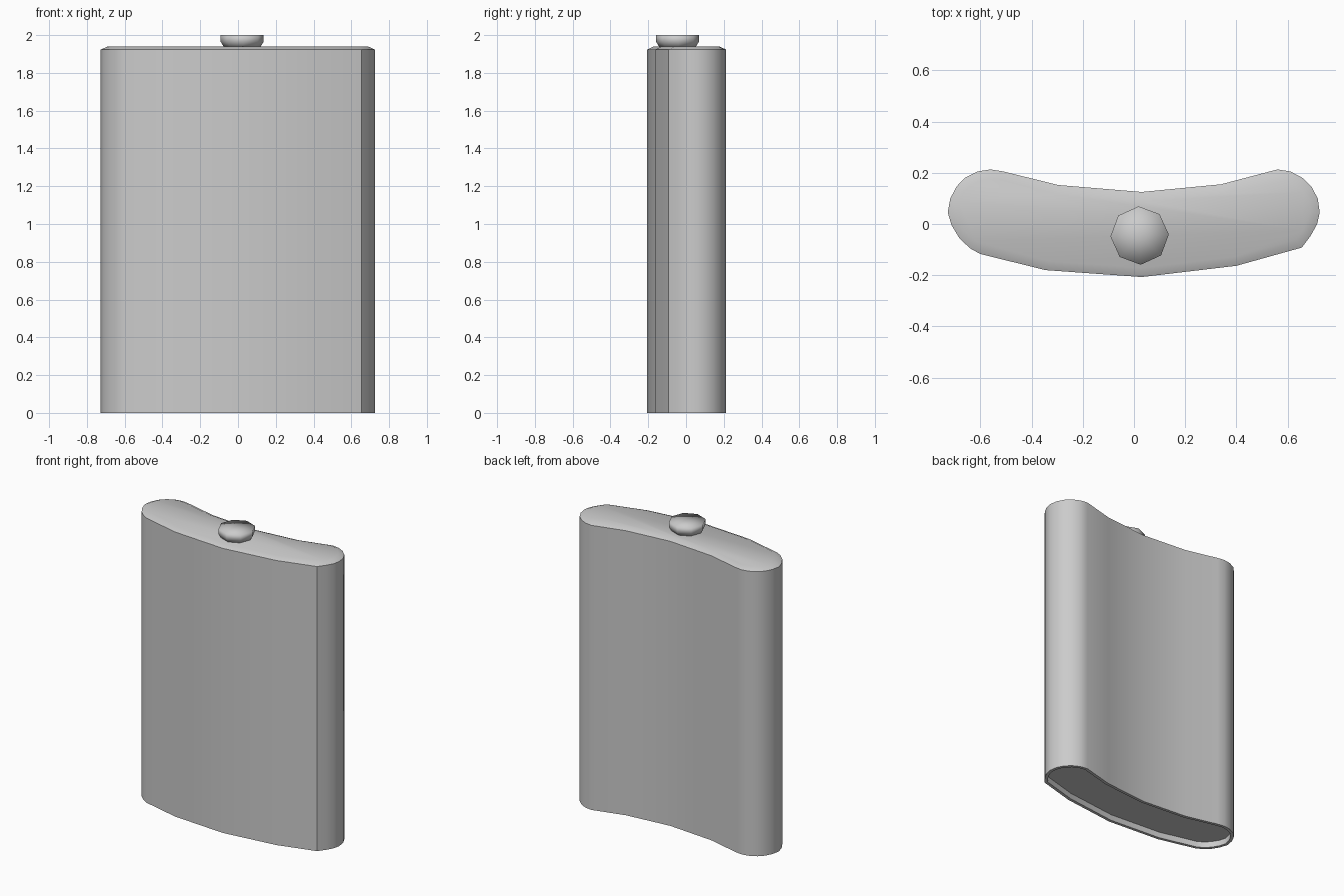
import bpy, bmesh, math

if "Cube" in bpy.data.objects:
    bpy.data.objects.remove(bpy.data.objects["Cube"])

# Kidney-shaped cross-section, counter-clockwise seen from above
PROFILE = [
    (0.03, -0.207), (0.40, -0.163), (0.655, -0.092), (0.69, -0.045), (0.715, 0.0),
    (0.725, 0.045), (0.717, 0.10), (0.692, 0.147), (0.655, 0.182), (0.61, 0.205),
    (0.56, 0.213), (0.34, 0.155), (0.03, 0.125), (-0.295, 0.152), (-0.51, 0.205),
    (-0.56, 0.213), (-0.61, 0.205), (-0.66, 0.18), (-0.692, 0.147), (-0.717, 0.10),
    (-0.727, 0.045), (-0.712, -0.005), (-0.682, -0.055), (-0.64, -0.095),
    (-0.60, -0.117), (-0.345, -0.180),
]


def loft(bm, rings):
    """Bridge stacked rings and cap both ends; returns (bottom, top) faces."""
    loops = [[bm.verts.new(p) for p in ring] for ring in rings]
    n = len(loops[0])
    for a, b in zip(loops, loops[1:]):
        for i in range(n):
            j = (i + 1) % n
            bm.faces.new((a[i], a[j], b[j], b[i]))
    return bm.faces.new(loops[0][::-1]), bm.faces.new(loops[-1])


def finish(bm, name, angle):
    bm.normal_update()
    mesh = bpy.data.meshes.new(name)
    bm.to_mesh(mesh)
    bm.free()
    obj = bpy.data.objects.new(name, mesh)
    bpy.context.collection.objects.link(obj)
    bpy.ops.object.select_all(action='DESELECT')
    obj.select_set(True)
    bpy.context.view_layer.objects.active = obj
    bpy.ops.object.shade_smooth_by_angle(angle=math.radians(angle))
    return obj


def inset(bm, face, thickness, depth):
    bmesh.ops.inset_individual(bm, faces=[face], thickness=thickness,
                               depth=depth, use_even_offset=True)


# Flask body: chamfered top edge, recessed base with a thin rim
bm = bmesh.new()
bottom, top = loft(bm, [[(x, y, z) for x, y in PROFILE] for z in (0, 1.923)])
bm.normal_update()
inset(bm, top, 0.036, 0.017)
inset(bm, bottom, 0.02, 0)
inset(bm, bottom, 0, -0.04)
finish(bm, "flask_body", 28)

# Eight-sided cap, narrowing slightly towards the neck, softly shaded
bm = bmesh.new()
rings = []
for r, z in ((0.095, 1.935), (0.114, 1.965), (0.114, 2.0)):
    rings.append([(0.022 + r * math.cos(math.radians(92 + 45 * i)),
                   -0.045 + r * math.sin(math.radians(92 + 45 * i)), z)
                  for i in range(8)])
_, top = loft(bm, rings)
bmesh.ops.poke(bm, faces=[top])
finish(bm, "flask_cap", 180)
